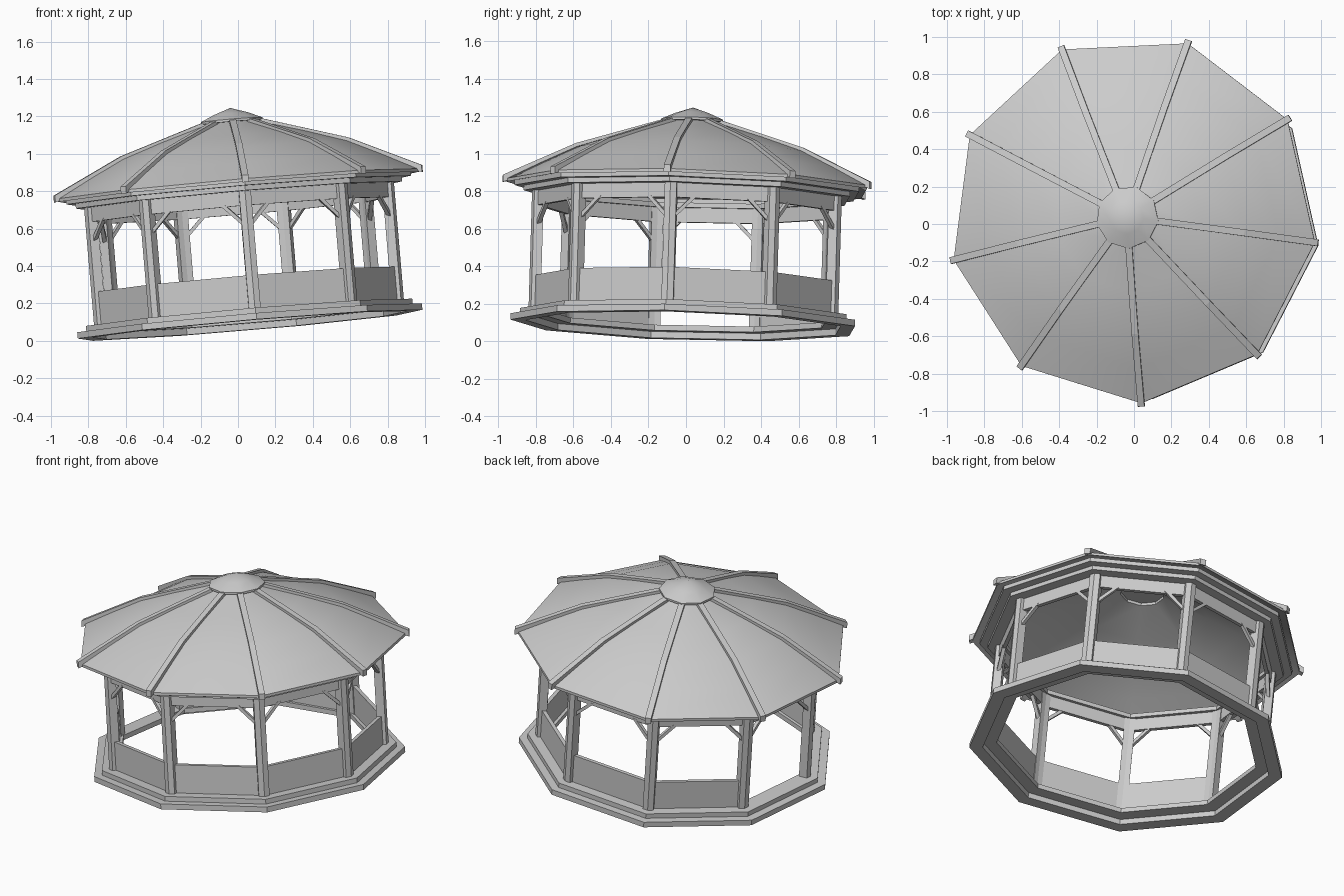
import bpy, bmesh, math
from mathutils import Matrix, Vector

if "Cube" in bpy.data.objects:
    bpy.data.objects.remove(bpy.data.objects["Cube"])

N = 9
STEP = math.tau / N
A0 = math.radians(-7.3)
ENTRANCE = 4                      # bay left open

# whole pavilion leans slightly
UP = Vector((-0.085, 0.03, 1)).normalized()
LEAN = Matrix.Translation((0.057, 0.003, 0.088)) @ \
    Vector((0, 0, 1)).rotation_difference(UP).to_matrix().to_4x4()

grey = bpy.data.materials.new("light grey")
grey.diffuse_color = (0.6, 0.6, 0.6, 1)
grey.use_nodes = True
grey.node_tree.nodes["Principled BSDF"].inputs["Base Color"].default_value = grey.diffuse_color


def corner(r, k, z):
    a = A0 + k * STEP
    return Vector((r * math.cos(a), r * math.sin(a), z))


def finish(name, bm, smooth=None):
    bmesh.ops.recalc_face_normals(bm, faces=bm.faces)
    bm.transform(LEAN)
    me = bpy.data.meshes.new(name)
    bm.to_mesh(me)
    bm.free()
    me.materials.append(grey)
    ob = bpy.data.objects.new(name, me)
    bpy.context.collection.objects.link(ob)
    if smooth:
        bpy.context.view_layer.objects.active = ob
        ob.select_set(True)
        bpy.ops.object.shade_smooth_by_angle(angle=math.radians(smooth))
        ob.select_set(False)


def prism(bm, bottom, top):
    """Closed solid between two matching outlines."""
    b = [bm.verts.new(p) for p in bottom]
    t = [bm.verts.new(p) for p in top]
    bm.faces.new(b[::-1])
    bm.faces.new(t)
    for i in range(len(b)):
        j = (i + 1) % len(b)
        bm.faces.new((b[i], b[j], t[j], t[i]))


def loft(name, profile, closed=True, smooth=None):
    """Nine-sided body swept round the axis from (radius, height) points."""
    bm = bmesh.new()
    rows = []
    for r, z in profile:
        if r == 0:
            rows.append([bm.verts.new((0, 0, z))] * N)
        else:
            rows.append([bm.verts.new(corner(r, k, z)) for k in range(N)])
    n = len(rows)
    for i in range(n if closed else n - 1):
        a, b = rows[i], rows[(i + 1) % n]
        for k in range(N):
            m = (k + 1) % N
            vs = list(dict.fromkeys((a[k], a[m], b[m], b[k])))
            if len(vs) > 2:
                bm.faces.new(vs)
    finish(name, bm, smooth)


def ring(name, r0, r1, z0, z1):
    loft(name, [(r1, z0), (r1, z1), (r0, z1), (r0, z0)])


def bays(name, r0, r1, z0, z1, skip=()):
    """Flat boards spanning from post to post."""
    bm = bmesh.new()
    for k in range(N):
        if k in skip:
            continue
        o = [corner(r0, k, z0), corner(r1, k, z0),
             corner(r1, k + 1, z0), corner(r0, k + 1, z0)]
        prism(bm, o, [p + Vector((0, 0, z1 - z0)) for p in o])
    finish(name, bm)


# stepped base and matching wall plates
ring("base_lower_ring", 0.86, 0.94, -0.004, 0.03)
ring("base_upper_ring", 0.78, 0.89, 0.03, 0.06)
ring("wall_plate_lower", 0.78, 0.89, 0.69, 0.716)
ring("wall_plate_upper", 0.86, 0.94, 0.716, 0.742)

# low wall panels and lintels
bays("wall_panels", 0.80, 0.825, 0.06, 0.238, skip=(ENTRANCE,))
bays("lintels", 0.80, 0.825, 0.612, 0.69)

# posts with two outer faces following the wall directions
bm = bmesh.new()
for k in range(N):
    c = corner(0.845, k, 0.06)
    d1 = (corner(1, k + 1, 0) - corner(1, k, 0)).normalized()
    d2 = (corner(1, k - 1, 0) - corner(1, k, 0)).normalized()
    inward = -corner(1, k, 0)
    o = [c, c + d1 * 0.034, c + d1 * 0.034 + inward * 0.05,
         c + inward * 0.058, c + d2 * 0.034 + inward * 0.05, c + d2 * 0.034]
    prism(bm, o, [p + Vector((0, 0, 0.63)) for p in o])
finish("posts", bm)

# diagonal braces on both sides of each post
bm = bmesh.new()
for k in range(N):
    c = corner(0.815, k, 0)
    for s in (1, -1):
        d = (corner(1, k + s, 0) - corner(1, k, 0)).normalized()
        n = d.cross(Vector((0, 0, 1))) * 0.011
        o = [c + d * x + Vector((0, 0, z)) for x, z in
             ((0.02, 0.50), (0.145, 0.625), (0.118, 0.625), (0.02, 0.527))]
        prism(bm, [p - n for p in o], [p + n for p in o])
finish("braces", bm)

# bent roof shell
loft("roof", [(0.985, 0.750), (0.80, 0.845), (0.62, 0.932), (0.40, 1.005), (0.13, 1.085),
              (0.13, 1.068), (0.40, 0.988), (0.62, 0.915), (0.80, 0.828), (0.985, 0.733)],
     smooth=30)

# hip ribs along the roof corners
bm = bmesh.new()
for k in range(N):
    side = corner(1, k, 0).cross(Vector((0, 0, 1))) * 0.018
    o = [corner(r, k, z) for r, z in
         ((1.003, 0.730), (1.003, 0.768), (0.62, 0.950), (0.14, 1.100),
          (0.14, 1.072), (0.62, 0.918), (0.985, 0.736))]
    prism(bm, [p - side for p in o], [p + side for p in o])
finish("hip_ribs", bm)

# roof cap
loft("roof_cap", [(0, 1.085), (0.168, 1.085), (0.168, 1.098), (0.09, 1.132),
                  (0, 1.162)], closed=False, smooth=30)
